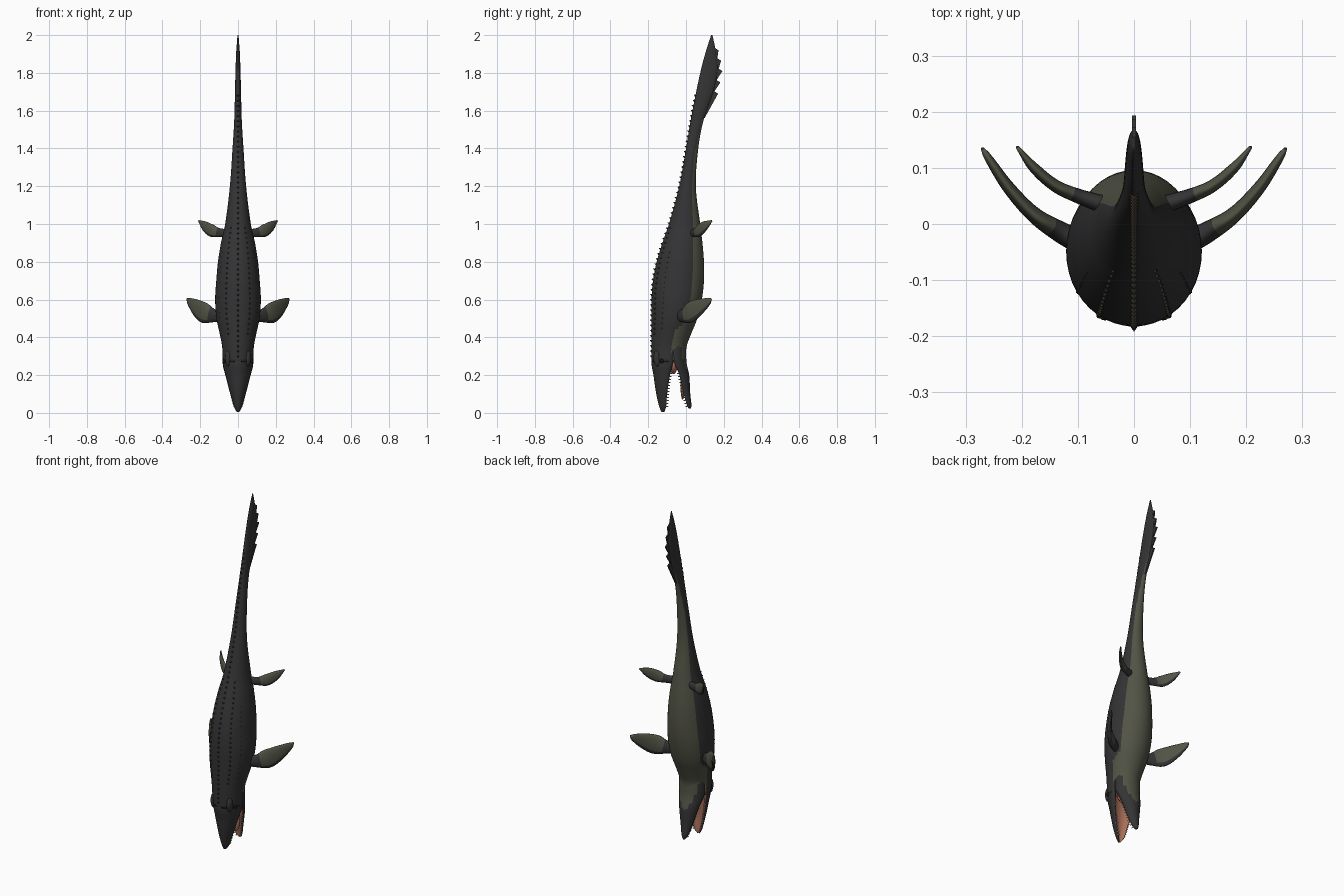
import bpy, bmesh
from math import sin, cos, pi
from mathutils import Vector, Matrix

if "Cube" in bpy.data.objects:
    bpy.data.objects.remove(bpy.data.objects["Cube"])


def material(name, r, g, b):
    m = bpy.data.materials.new(name)
    m.use_nodes = True
    m.diffuse_color = (r, g, b, 1)
    bsdf = m.node_tree.nodes["Principled BSDF"]
    bsdf.inputs["Base Color"].default_value = (r, g, b, 1)
    bsdf.inputs["Roughness"].default_value = 0.8
    return m


BACK = material("charcoal back", 0.034, 0.034, 0.036)
BELLY = material("olive belly", 0.085, 0.087, 0.06)
MOUTH = material("mouth flesh", 0.4, 0.16, 0.1)
TOOTH = material("ivory teeth", 0.5, 0.45, 0.34)
SPIKE = material("dark brown spikes", 0.05, 0.04, 0.026)
EYE = material("black eye", 0.01, 0.01, 0.01)


def sample(keys, t):
    """Smooth interpolation through rows of (parameter, values...)."""
    last = len(keys) - 1
    i = max([j for j in range(last) if keys[j][0] <= t], default=0)

    def slope(j):
        a, b = keys[max(j - 1, 0)], keys[min(j + 1, last)]
        return (Vector(b[1:]) - Vector(a[1:])) / (b[0] - a[0])

    a, b = keys[i], keys[i + 1]
    d = b[0] - a[0]
    u = (t - a[0]) / d
    s = u * u * (3 - 2 * u)
    return (Vector(a[1:]) * (1 - s) + Vector(b[1:]) * s
            + slope(i) * d * u * (1 - u) ** 2 - slope(i + 1) * d * u * u * (1 - u))


def finish(bm, name, mats, smooth=True):
    bmesh.ops.recalc_face_normals(bm, faces=bm.faces)
    for f in bm.faces:
        f.smooth = smooth
    mesh = bpy.data.meshes.new(name)
    bm.to_mesh(mesh)
    bm.free()
    for m in mats:
        mesh.materials.append(m)
    ob = bpy.data.objects.new(name, mesh)
    bpy.context.collection.objects.link(ob)
    return ob


def loft(name, rings, mats, rule, cap=0):
    """Skin closed rings; rule(ring, column) chooses the colour."""
    bm = bmesh.new()
    rows = [[bm.verts.new(p) for p in ring] for ring in rings]
    n = len(rows[0])
    for r in range(len(rows) - 1):
        for c in range(n):
            d = (c + 1) % n
            f = bm.faces.new((rows[r][c], rows[r][d], rows[r + 1][d], rows[r + 1][c]))
            f.material_index = rule(r, c)
    bm.faces.new(rows[0]).material_index = cap
    bm.faces.new(rows[-1])
    return finish(bm, name, mats)


def steps(a, b, n):
    return [a + (b - a) * i / (n - 1) for i in range(n)]


# Body and tail: height, back edge, belly edge, half width
body_keys = [
    (0.27, -0.182, 0.0, 0.08), (0.35, -0.183, 0.003, 0.084), (0.42, -0.182, 0.028, 0.097),
    (0.5, -0.182, 0.06, 0.114), (0.6, -0.182, 0.084, 0.121), (0.7, -0.175, 0.095, 0.115),
    (0.8, -0.155, 0.095, 0.106), (0.9, -0.125, 0.087, 0.09), (1.0, -0.09, 0.075, 0.068),
    (1.2, -0.036, 0.052, 0.043), (1.4, 0.0, 0.065, 0.029), (1.55, 0.025, 0.093, 0.02),
    (1.7, 0.054, 0.145, 0.016), (1.82, 0.08, 0.168, 0.013), (1.92, 0.107, 0.157, 0.009),
    (2.0, 0.133, 0.14, 0.002)]
SEG = 44


def body_point(z, a):
    back, belly, w = sample(body_keys, z)
    return Vector((w * sin(a), (back + belly) / 2 - (belly - back) / 2 * cos(a), z))


heights = steps(0.27, 2.0, 110)


def body_colour(r, c):
    z, down = heights[r], -cos((c + 0.5) * 2 * pi / SEG)
    limit = 0.1 if z < 0.41 else min(0.5, 0.1 + (z - 0.41) * 6)
    if z > 1.0:
        limit = 0.5 + max(0, z - 1.3) * 1.2
    return int(down > limit)


loft("body", [[body_point(z, i * 2 * pi / SEG) for i in range(SEG)] for z in heights],
     [BACK, BELLY, MOUTH], body_colour, cap=2)

# Jaws: height, mouth edge, outer edge, half width
upper_keys = [
    (0.005, -0.115, -0.13, 0.007), (0.03, -0.106, -0.141, 0.021), (0.1, -0.1, -0.158, 0.041),
    (0.2, -0.085, -0.173, 0.067), (0.26, -0.07, -0.183, 0.081), (0.36, -0.07, -0.175, 0.08)]
lower_keys = [
    (0.022, 0.014, 0.026, 0.006), (0.04, 0.006, 0.029, 0.018), (0.1, -0.012, 0.023, 0.036),
    (0.2, -0.035, 0.017, 0.06), (0.27, -0.062, 0.003, 0.077), (0.37, -0.065, 0.0, 0.078)]


def jaw(name, keys, underside):
    half, zs, rings = 14, steps(keys[0][0], keys[-1][0], 34), []
    for z in zs:
        inner, outer, w = sample(keys, z)
        angles = steps(0, pi, half)
        ring = [(w * cos(a), inner + (outer - inner) * sin(a), z) for a in angles]
        ring += [(0.84 * w * cos(a), inner + 0.4 * (outer - inner) * sin(a), z)
                 for a in reversed(angles)]
        rings.append(ring)

    def rule(r, c):
        if c >= half - 1:
            return 2 if c < 2 * half - 1 else 0
        centred = sin((c + 0.5) * pi / (half - 1))
        return int(underside and zs[r] > 0.1 and centred > 1.25 - 2.8 * (zs[r] - 0.1))

    loft(name, rings, [BACK, BELLY, MOUTH], rule)


jaw("upper_jaw", upper_keys, False)
jaw("lower_jaw", lower_keys, True)


def add_cone(bm, base, direction, radius, length, sides):
    turn = Vector((0, 0, 1)).rotation_difference(direction).to_matrix().to_4x4()
    spot = Matrix.Translation(base + direction.normalized() * length / 2)
    bmesh.ops.create_cone(bm, cap_ends=True, segments=sides, radius1=radius,
                          radius2=0, depth=length, matrix=spot @ turn)


# Teeth along both jaw rims
bm = bmesh.new()
for keys, way in ((upper_keys, 1), (lower_keys, -1)):
    for z in steps(0.035, 0.21, 12):
        inner, outer, w = sample(keys, z)
        for side in (-1, 1):
            base = Vector((side * 0.91 * w, inner - way * 0.004, z))
            add_cone(bm, base, Vector((0, way, -0.1)), 0.0045, 0.02, 6)
finish(bm, "teeth", [TOOTH], smooth=False)

# Rows of spikes along the spine and flanks of the back
bm = bmesh.new()
for angle, low, high, count, size in ((0, 0.3, 1.68, 52, 0.014), (0.55, 0.42, 0.98, 22, 0.01),
                                      (-0.55, 0.42, 0.98, 22, 0.01), (1.0, 0.45, 0.85, 16, 0.006),
                                      (-1.0, 0.45, 0.85, 16, 0.006)):
    for z in steps(low, high, count):
        out = Vector((sin(angle), -cos(angle), 0.35))
        add_cone(bm, body_point(z, angle) - out * 0.004, out, 0.009, size, 4)
finish(bm, "back_spikes", [SPIKE], smooth=False)


def ellipsoid(name, mat, centre, size, mirrored=False):
    bm = bmesh.new()
    for side in ((1, -1) if mirrored else (1,)):
        place = Matrix.Translation((centre[0] * side, centre[1], centre[2]))
        bmesh.ops.create_uvsphere(bm, u_segments=16, v_segments=10, radius=1,
                                  matrix=place @ Matrix.Diagonal((*size, 1)))
    finish(bm, name, [mat])


# Mouth corner, tongue, brows and eyes
ellipsoid("mouth_lining", MOUTH, (0, -0.066, 0.25), (0.062, 0.02, 0.045))
ellipsoid("tongue", MOUTH, (0, -0.018, 0.16), (0.026, 0.012, 0.09))
ellipsoid("brows", BACK, (0.052, -0.15, 0.29), (0.016, 0.022, 0.045), True)
ellipsoid("eyes", EYE, (0.073, -0.128, 0.275), (0.008, 0.01, 0.012), True)


# Flippers: path parameter, centre x y z, half chord, half thickness
def flippers(name, keys):
    ts, rings, sides = steps(0, 1, 26), [], 18
    for t in ts:
        x, y, z, chord, thick = sample(keys, t)
        ahead = sample(keys, min(t + 0.02, 1)) - sample(keys, max(t - 0.02, 0))
        along = Vector(ahead[:3]).normalized()
        flat = along.cross(Vector((0, 0, 1))).normalized()
        across = flat.cross(along)
        rings.append([Vector((x, y, z)) + flat * thick * cos(a) + across * chord * sin(a)
                      for a in (i * 2 * pi / sides for i in range(sides))])

    def rule(r, c):
        edge = sin((c + 0.5) * 2 * pi / sides)
        return int(ts[r] > 0.3 and edge > -0.75)

    ob = loft(name, rings, [BACK, BELLY], rule)
    ob.modifiers.new("mirror", "MIRROR").use_axis[0] = True


flippers("front_flippers", [
    (0, 0.09, -0.035, 0.515, 0.03, 0.022), (0.2, 0.13, -0.015, 0.515, 0.036, 0.019),
    (0.5, 0.18, 0.018, 0.53, 0.055, 0.014), (0.75, 0.225, 0.067, 0.56, 0.044, 0.011),
    (0.95, 0.261, 0.12, 0.592, 0.019, 0.007), (1, 0.27, 0.134, 0.604, 0.004, 0.003)])
flippers("rear_flippers", [
    (0, 0.055, 0.035, 0.952, 0.022, 0.016), (0.25, 0.1, 0.05, 0.954, 0.024, 0.013),
    (0.5, 0.14, 0.068, 0.965, 0.033, 0.011), (0.8, 0.18, 0.102, 0.992, 0.025, 0.009),
    (1, 0.208, 0.137, 1.017, 0.004, 0.003)])

# Serrated tail fin
bm = bmesh.new()
outline = [(0.06, 1.56), (0.098, 1.56)]
for y, z in ((0.17, 1.69), (0.182, 1.75), (0.193, 1.81), (0.186, 1.865), (0.172, 1.92)):
    outline += [(y, z), (y - 0.02, z + 0.012)]
outline += [(0.138, 1.985), (0.11, 1.9)]
sheet = bm.faces.new([bm.verts.new((-0.004, y, z)) for y, z in outline])
moved = bmesh.ops.extrude_face_region(bm, geom=[sheet])["geom"]
bmesh.ops.translate(bm, vec=(0.008, 0, 0),
                    verts=[v for v in moved if isinstance(v, bmesh.types.BMVert)])
finish(bm, "tail_fin", [BACK], smooth=False)
